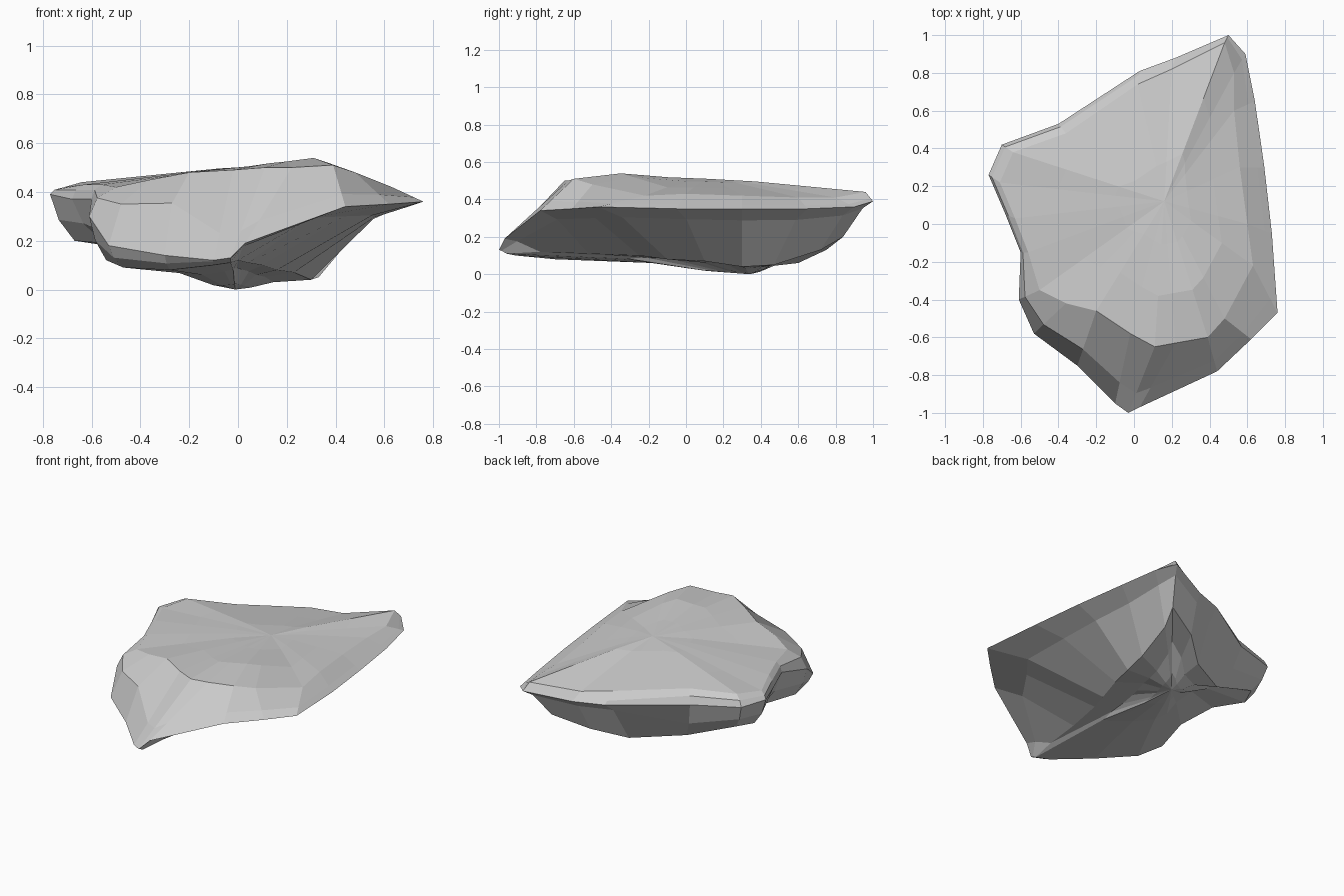
import bpy
import bmesh
import math
from mathutils import Vector

default_cube = bpy.data.objects.get("Cube")
if default_cube:
    bpy.data.objects.remove(default_cube, do_unlink=True)

# Widest outline of the boulder, counterclockwise from the front tip
RIM = [
    (-.03, -1, .13), (.03, -.97, .19), (.44, -.78, .34), (.62, -.61, .35),
    (.76, -.47, .36), (.73, -.05, .35), (.69, .3, .35), (.64, .65, .35),
    (.59, .9, .36), (.5, 1, .39), (.22, .88, .35), (.03, .81, .35),
    (-.4, .53, .36), (-.7, .42, .38), (-.77, .26, .39), (-.68, .05, .37),
    (-.6, -.15, .37), (-.61, -.4, .3), (-.53, -.58, .18), (-.3, -.75, .14),
    (-.1, -.95, .12),
]
# Edge of the upper plateau, one point for each rim point
SHOULDER = [
    (.11, -.65, .5), (.22, -.63, .5), (.39, -.6, .51), (.48, -.5, .48),
    (.63, -.22, .42), (.6, 0, .43), (.56, .3, .42), (.53, .6, .41),
    (.53, .8, .41), (.48, .96, .44), (.2, .82, .4), (.02, .74, .42),
    (-.36, .48, .44), (-.64, .38, .44), (-.71, .22, .42), (-.63, .03, .43),
    (-.56, -.15, .43), (-.5, -.35, .42), (-.36, -.42, .45), (-.2, -.46, .48),
    (-.02, -.58, .49),
]
# Edge of the underside, one point for each rim point
KEEL = [
    (-.03, -.96, .11), (0, -.78, .12), (.04, -.52, .11), (.1, -.25, .1),
    (.16, -.1, .08), (.23, .1, .07), (.3, .3, .04), (.33, .47, .05),
    (.36, .72, .13), (.4, .84, .2), (.18, .75, .13), (0, .6, .06),
    (-.3, .42, .09), (-.62, .36, .21), (-.67, .24, .2), (-.55, .08, .19),
    (-.47, -.12, .13), (-.54, -.38, .12), (-.47, -.52, .09), (-.28, -.7, .08),
    (-.1, -.91, .1),
]
TOP_CENTRE = Vector((.16, .12, .51))
LOW_POINT = Vector((-.01, .34, 0))
PEAK = Vector((.35, -.35, .54))


def inward(ring, target, amount, rise):
    """Shrink a ring toward a target, moving its height by a separate amount."""
    result = []
    for point in ring:
        point = Vector(point)
        moved = point.lerp(target, amount)
        moved.z = point.z + (target.z - point.z) * rise
        result.append(moved)
    return result


def between(outer, inner, amount, left_lift, right_lift):
    """Add a ring between two others, bulged or hollowed on each side."""
    result = []
    for start, end in zip(outer, inner):
        middle = Vector(start).lerp(Vector(end), amount)
        lift = left_lift if start[0] < -.2 else right_lift
        middle.z += (end[2] - start[2]) * lift
        result.append(middle)
    return result


def raise_peak(ring):
    """Lift the plateau around its highest point."""
    for point in ring:
        distance = (point.xy - PEAK.xy).length
        point.z += .03 * math.exp(-(distance / .25) ** 2)
    return ring


def make_material(name, shade):
    material = bpy.data.materials.new(name)
    material.use_nodes = True
    colour = (shade, shade, shade, 1)
    material.diffuse_color = colour
    shader = next(n for n in material.node_tree.nodes if n.type == 'BSDF_PRINCIPLED')
    shader.inputs["Base Color"].default_value = colour
    return material


def loft(name, rings, first_tip, last_tip, material):
    """Skin a stack of matching rings and close both ends with a fan."""
    bm = bmesh.new()
    layers = [[bm.verts.new(p) for p in ring] for ring in rings]
    count = len(layers[0])
    start, end = bm.verts.new(first_tip), bm.verts.new(last_tip)
    for i in range(count):
        j = (i + 1) % count
        bm.faces.new((start, layers[0][j], layers[0][i]))
        for lower, upper in zip(layers, layers[1:]):
            bm.faces.new((lower[i], lower[j], upper[j], upper[i]))
        bm.faces.new((layers[-1][i], layers[-1][j], end))
    bmesh.ops.recalc_face_normals(bm, faces=bm.faces)
    mesh = bpy.data.meshes.new(name)
    bm.to_mesh(mesh)
    bm.free()
    mesh.materials.append(material)
    obj = bpy.data.objects.new(name, mesh)
    bpy.context.collection.objects.link(obj)
    return obj


# Stack the rings from the underside to the plateau
layers = [
    inward(KEEL, LOW_POINT, .8, .8),
    inward(KEEL, LOW_POINT, .5, .25),
    KEEL,
    between(RIM, KEEL, .35, .2, -.15),
    RIM,
    between(RIM, SHOULDER, .3, .33, 0),
    SHOULDER,
    raise_peak(inward(SHOULDER, TOP_CENTRE, .35, .4)),
    raise_peak(inward(SHOULDER, TOP_CENTRE, .7, .8)),
]
loft("boulder", layers, LOW_POINT, TOP_CENTRE, make_material("stone grey", .6))
